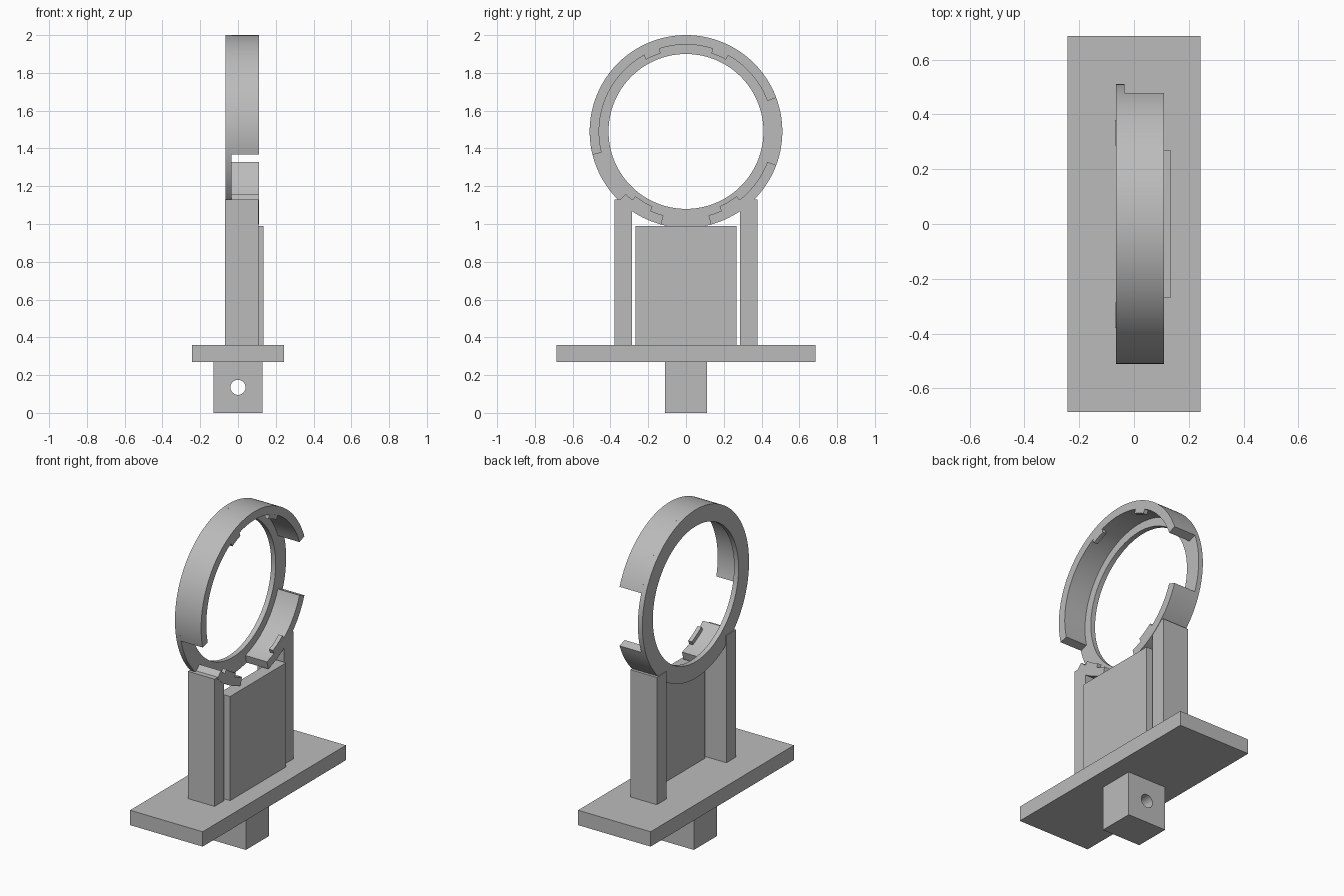
import bpy
import bmesh
from math import sin, cos, radians

cube = bpy.data.objects.get("Cube")
if cube:
    bpy.data.objects.remove(cube, do_unlink=True)

COLOUR = (0.5, 0.5, 0.5, 1)
grey = bpy.data.materials.new("plain_grey")
grey.use_nodes = True
grey.diffuse_color = COLOUR
grey.node_tree.nodes["Principled BSDF"].inputs["Base Color"].default_value = COLOUR

RING_Z, OUTER, WALL_INNER, FLANGE_INNER = 1.49, 0.51, 0.46, 0.41
BACK, STEP, FRONT = -0.065, -0.035, 0.11


def make(name, bm):
    bmesh.ops.recalc_face_normals(bm, faces=bm.faces)
    mesh = bpy.data.meshes.new(name)
    bm.to_mesh(mesh)
    bm.free()
    mesh.materials.append(grey)
    obj = bpy.data.objects.new(name, mesh)
    bpy.context.collection.objects.link(obj)
    return obj


def box(name, low, high):
    bm = bmesh.new()
    bmesh.ops.create_cube(bm, size=1)
    for v in bm.verts:
        v.co = [a + (c + 0.5) * (b - a) for a, b, c in zip(low, high, v.co)]
    return make(name, bm)


def arc(name, x0, x1, r0, r1, start, end):
    """Rectangular section swept about the x axis; angles from +y towards +z."""
    bm = bmesh.new()
    closed = end - start >= 360
    steps = max(2, round((end - start) / 2.5))
    loops = []
    for i in range(steps if closed else steps + 1):
        a = radians(start + (end - start) * i / steps)
        loops.append([bm.verts.new((x, r * cos(a), RING_Z + r * sin(a)))
                      for x, r in ((x0, r0), (x1, r0), (x1, r1), (x0, r1))])
    pairs = list(zip(loops, loops[1:]))
    if closed:
        pairs.append((loops[-1], loops[0]))
    else:
        bm.faces.new(loops[0])
        bm.faces.new(loops[-1])
    for p, q in pairs:
        for k in range(4):
            n = (k + 1) % 4
            bm.faces.new((p[k], p[n], q[n], q[k]))
    return make(name, bm)


def smooth(obj):
    bpy.ops.object.select_all(action="DESELECT")
    obj.select_set(True)
    bpy.context.view_layer.objects.active = obj
    bpy.ops.object.shade_smooth_by_angle(angle=radians(30))


# Base plate, panel and the two posts
box("base_plate", (-0.243, -0.685, 0.27), (0.243, 0.685, 0.36))
box("center_panel", (0.06, -0.268, 0.36), (0.135, 0.268, 0.99))
for name, y in (("front_post", -0.3325), ("back_post", 0.3325)):
    box(name, (-0.07, y - 0.046, 0.36), (0.108, y + 0.046, 1.13))

# Mounting foot with a cross hole
foot = box("mounting_foot", (-0.13, -0.11, 0), (0.13, 0.11, 0.27))
bm = bmesh.new()
bmesh.ops.create_cone(bm, cap_ends=True, segments=32, radius1=0.04, radius2=0.04, depth=0.5)
cutter = make("hole_cutter", bm)
cutter.rotation_euler.x = radians(90)
cutter.location.z = 0.135
cutter.hide_render = True
mod = foot.modifiers.new("cross_hole", "BOOLEAN")
mod.operation = "DIFFERENCE"
mod.solver = "EXACT"
mod.object = cutter
bpy.ops.object.select_all(action="DESELECT")
foot.select_set(True)
bpy.context.view_layer.objects.active = foot
bpy.ops.object.modifier_apply(modifier=mod.name)
bpy.data.objects.remove(cutter, do_unlink=True)
smooth(foot)

# Ring: full rear flange and a wall broken into three stretches
smooth(arc("ring_flange", BACK, STEP, FLANGE_INNER, OUTER, 0, 360))
for name, start, end in (("upper_wall", 20.5, 194),
                         ("lower_front_wall", 226, 255),
                         ("lower_back_wall", 285, 339.5)):
    smooth(arc(name, STEP, FRONT, WALL_INNER, OUTER, start, end))

# Small retaining tabs inside the open rim
for name, start in (("upper_back_tab", 61), ("upper_front_tab", 108),
                    ("lower_front_tab", 232), ("lower_back_tab", 294)):
    length = 11 if name.startswith("upper") else 14
    smooth(arc(name, 0.085, FRONT, 0.435, WALL_INNER, start, start + length))
